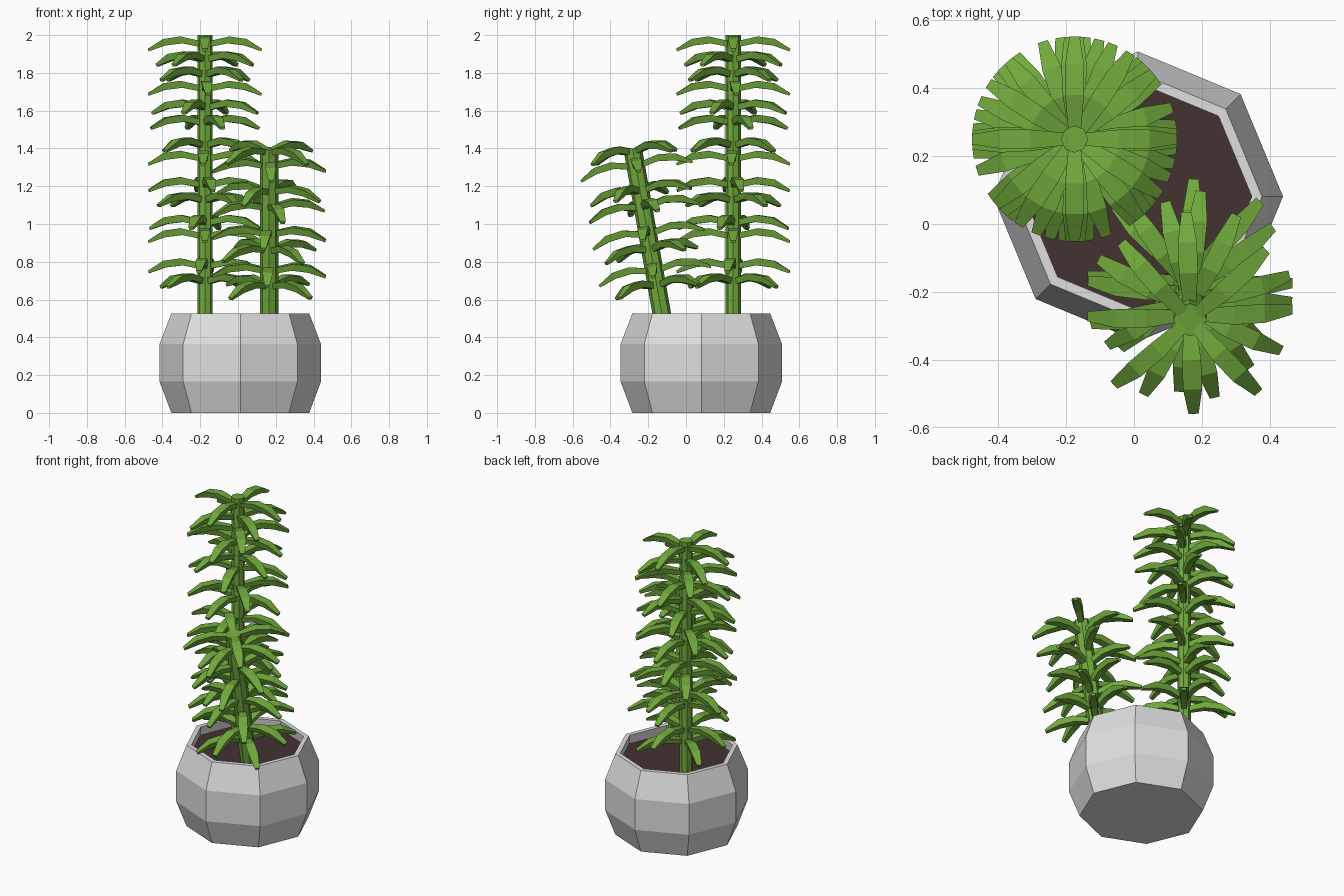
import bpy, bmesh, math
from mathutils import Matrix, Vector

if "Cube" in bpy.data.objects:
    bpy.data.objects.remove(bpy.data.objects["Cube"])


def material(name, rgb):
    m = bpy.data.materials.new(name)
    m.diffuse_color = (*rgb, 1)
    m.use_nodes = True
    m.node_tree.nodes["Principled BSDF"].inputs["Base Color"].default_value = m.diffuse_color
    return m


GREY = material("pot grey", (0.74, 0.74, 0.74))
SOIL = material("soil brown", (0.058, 0.032, 0.032))
GREEN = material("plant green", (0.165, 0.40, 0.045))


def finish(bm, name, mat):
    bmesh.ops.recalc_face_normals(bm, faces=bm.faces)
    me = bpy.data.meshes.new(name)
    bm.to_mesh(me)
    bm.free()
    me.materials.append(mat)
    ob = bpy.data.objects.new(name, me)
    bpy.context.collection.objects.link(ob)
    return ob


def loft(bm, rings):
    """Skin a list of equal-length rings and cap both ends."""
    vs = [[bm.verts.new(p) for p in r] for r in rings]
    n = len(vs[0])
    for a, b in zip(vs, vs[1:]):
        for i in range(n):
            j = (i + 1) % n
            bm.faces.new((a[i], a[j], b[j], b[i]))
    bm.faces.new(vs[0])
    bm.faces.new(vs[-1])


def octagon(r, z, cx=0.0, cy=0.0):
    return [Vector((cx + r * math.cos(i * math.pi / 4),
                    cy + r * math.sin(i * math.pi / 4), z)) for i in range(8)]


# Faceted pot with a hollow rim
PX, PY = 0.012, 0.081
bm = bmesh.new()
loft(bm, [octagon(r, z, PX, PY) for r, z in
          [(0.365, 0), (0.427, 0.165), (0.427, 0.365), (0.365, 0.527),
           (0.335, 0.527), (0.345, 0.44)]])
finish(bm, "pot", GREY)

# Soil disc
bm = bmesh.new()
loft(bm, [octagon(0.34, z, PX, PY) for z in (0.445, 0.47)])
finish(bm, "soil", SOIL)

# Leaf sections: radius, top height, half width, thickness
LEAF = [(0.02, -0.022, 0.018, 0.034), (0.13, 0.003, 0.028, 0.037),
        (0.22, -0.010, 0.028, 0.035), (0.302, -0.062, 0.015, 0.014)]


def add_stalk(name, base, length, radius, lean, rows):
    place = Matrix.Translation(base) @ Matrix.Rotation(lean, 4, 'X')
    bm = bmesh.new()
    loft(bm, [octagon(radius, 0), octagon(radius, length)])
    bm.transform(place)
    finish(bm, name + "_stem", GREEN)
    # Whorls of four drooping leaves
    bm = bmesh.new()
    for height, turn in rows:
        for k in range(4):
            m = (Matrix.Translation((0, 0, height))
                 @ Matrix.Rotation(math.radians(turn + 90 * k), 4, 'Z'))
            loft(bm, [[m @ Vector((r, -w, z)), m @ Vector((r, w, z)),
                       m @ Vector((r - t * 0.3, w * 0.7, z - t)),
                       m @ Vector((r - t * 0.3, -w * 0.7, z - t))]
                      for r, z, w, t in LEAF])
    bm.transform(place)
    finish(bm, name + "_leaves", GREEN)


# Tall upright stalk: (world height, turn) of each whorl
Z0 = 0.45
tall = [(1.99, 0), (1.91, 57), (1.83, 40), (1.755, 3), (1.655, 68), (1.575, 18),
        (1.455, 46), (1.385, -2), (1.245, 8), (1.165, 35), (1.045, -14),
        (0.975, 0), (0.815, -6), (0.735, 50)]
add_stalk("tall", (-0.175, 0.25, Z0), 2.0 - Z0, 0.04, 0,
          [(z - Z0, a) for z, a in tall])

# Short stalk leaning forward
LEAN = math.radians(10)
short = [(1.42, 42), (1.345, 2), (1.21, -27), (1.125, 14), (0.985, -6),
         (0.90, 36), (0.79, -2), (0.71, 47)]
add_stalk("short", (0.165, -0.115, Z0), 0.965, 0.049, LEAN,
          [((z - Z0) / math.cos(LEAN), a) for z, a in short])
